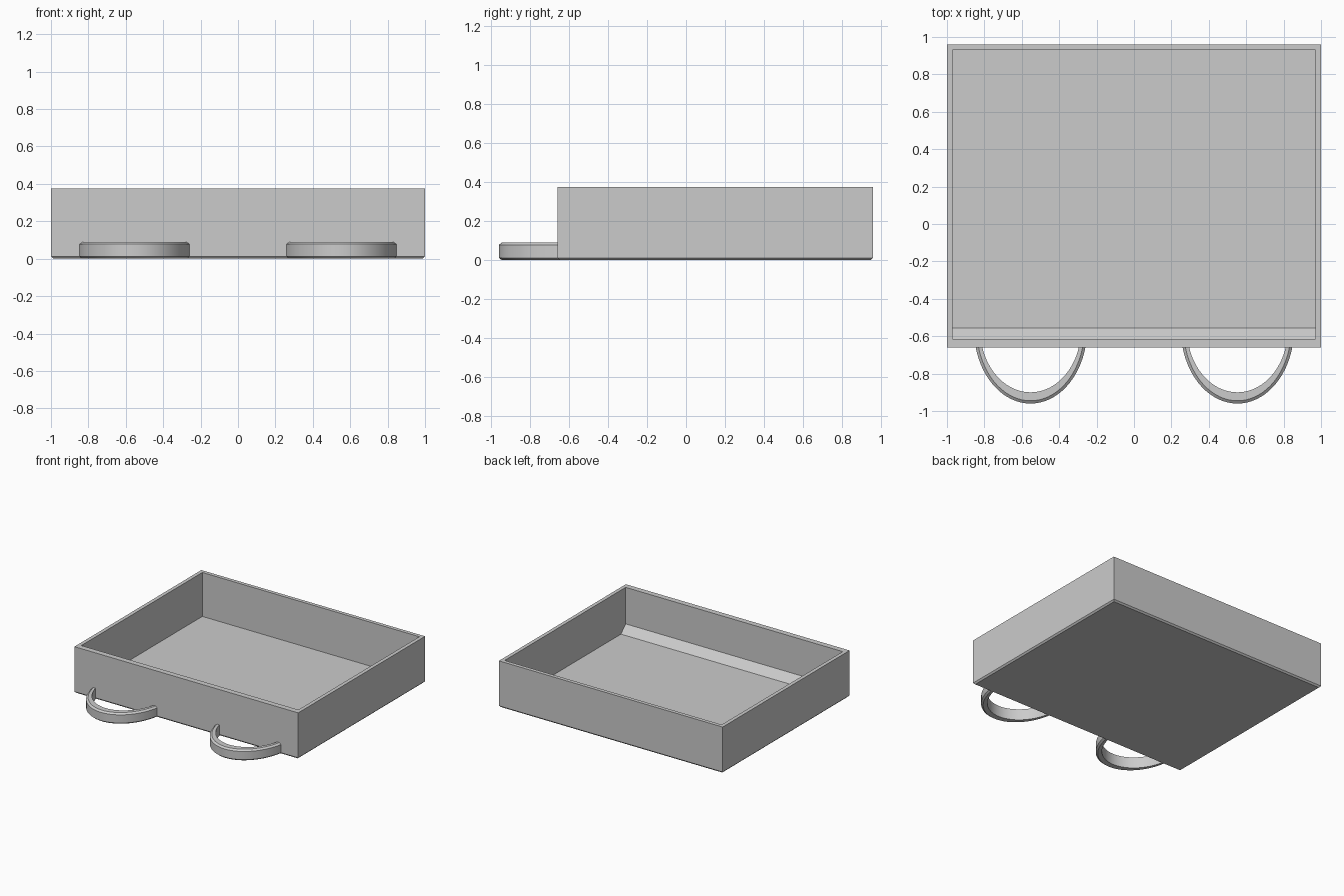
import bpy, bmesh, math

cube = bpy.data.objects.get("Cube")
if cube:
    bpy.data.objects.remove(cube)

grey = bpy.data.materials.new("light grey")
grey.use_nodes = True
colour = (0.6, 0.6, 0.6, 1)
grey.diffuse_color = colour
grey.node_tree.nodes["Principled BSDF"].inputs["Base Color"].default_value = colour

WIDTH, HEIGHT, FRONT, BACK, WALL = 1.0, 0.375, -0.66, 0.96, 0.03
CHAMFER = 0.012


def finish(bm, name):
    bmesh.ops.recalc_face_normals(bm, faces=bm.faces)
    mesh = bpy.data.meshes.new(name)
    bm.to_mesh(mesh)
    bm.free()
    mesh.materials.append(grey)
    obj = bpy.data.objects.new(name, mesh)
    bpy.context.collection.objects.link(obj)
    return obj


def skin(bm, rings, close=False):
    """Join successive rings of equal length with quads."""
    pairs = list(zip(rings, rings[1:]))
    if close:
        pairs.append((rings[-1], rings[0]))
    for a, b in pairs:
        for i in range(len(a)):
            j = (i + 1) % len(a)
            bm.faces.new((a[i], a[j], b[j], b[i]))


# Tray: stacked rectangles from the underside, over the rim, down to the floor
bm = bmesh.new()


def rectangle(x, front, back, z):
    return [bm.verts.new(p) for p in
            ((-x, front, z), (x, front, z), (x, back, z), (-x, back, z))]


inner_x, inner_front, inner_back = WIDTH - WALL, FRONT + 0.045, BACK - WALL
rings = [
    rectangle(WIDTH - CHAMFER, FRONT + CHAMFER, BACK - CHAMFER, 0),
    rectangle(WIDTH, FRONT, BACK, CHAMFER),
    rectangle(WIDTH, FRONT, BACK, HEIGHT),
    rectangle(inner_x, inner_front, inner_back, HEIGHT),
    rectangle(inner_x, inner_front, inner_back, 0.02),
]
skin(bm, rings)
bm.faces.new(rings[0])
bm.faces.new(rings[-1])
finish(bm, "tray")

# Sloping strip along the inside of the front wall
bm = bmesh.new()
ends = [[bm.verts.new((x, y, z)) for y, z in
         ((inner_front, 0.02), (inner_front + 0.06, 0.02), (inner_front, 0.08))]
        for x in (-inner_x, inner_x)]
skin(bm, ends)
for end in ends:
    bm.faces.new(end)
finish(bm, "front_fillet")


# Handles: chamfered section swept along an ellipse that runs into the wall
def handle(name, centre_x):
    bm = bmesh.new()
    centre_y, root, top, steps = FRONT + 0.1, FRONT + 0.01, 0.09, 32
    # half width, depth and height of each corner of the section
    section = ((0.27, 0.34, 0), (0.288, 0.385, 0), (0.303, 0.4, CHAMFER),
               (0.303, 0.4, top - CHAMFER), (0.288, 0.385, top), (0.27, 0.34, top))
    rings = []
    for i in range(steps + 1):
        ring = []
        for a, b, z in section:
            start = math.asin((centre_y - root) / b)
            t = start + (math.pi - 2 * start) * i / steps
            ring.append(bm.verts.new((centre_x + a * math.cos(t),
                                      centre_y - b * math.sin(t), z)))
        rings.append(ring)
    skin(bm, rings)
    bm.faces.new(rings[0])
    bm.faces.new(rings[-1])
    obj = finish(bm, name)
    bpy.ops.object.select_all(action="DESELECT")
    obj.select_set(True)
    bpy.context.view_layer.objects.active = obj
    bpy.ops.object.shade_smooth_by_angle(angle=math.radians(25))


for side, sign in (("left", 1), ("right", -1)):
    handle(side + "_handle", sign * 0.553)
